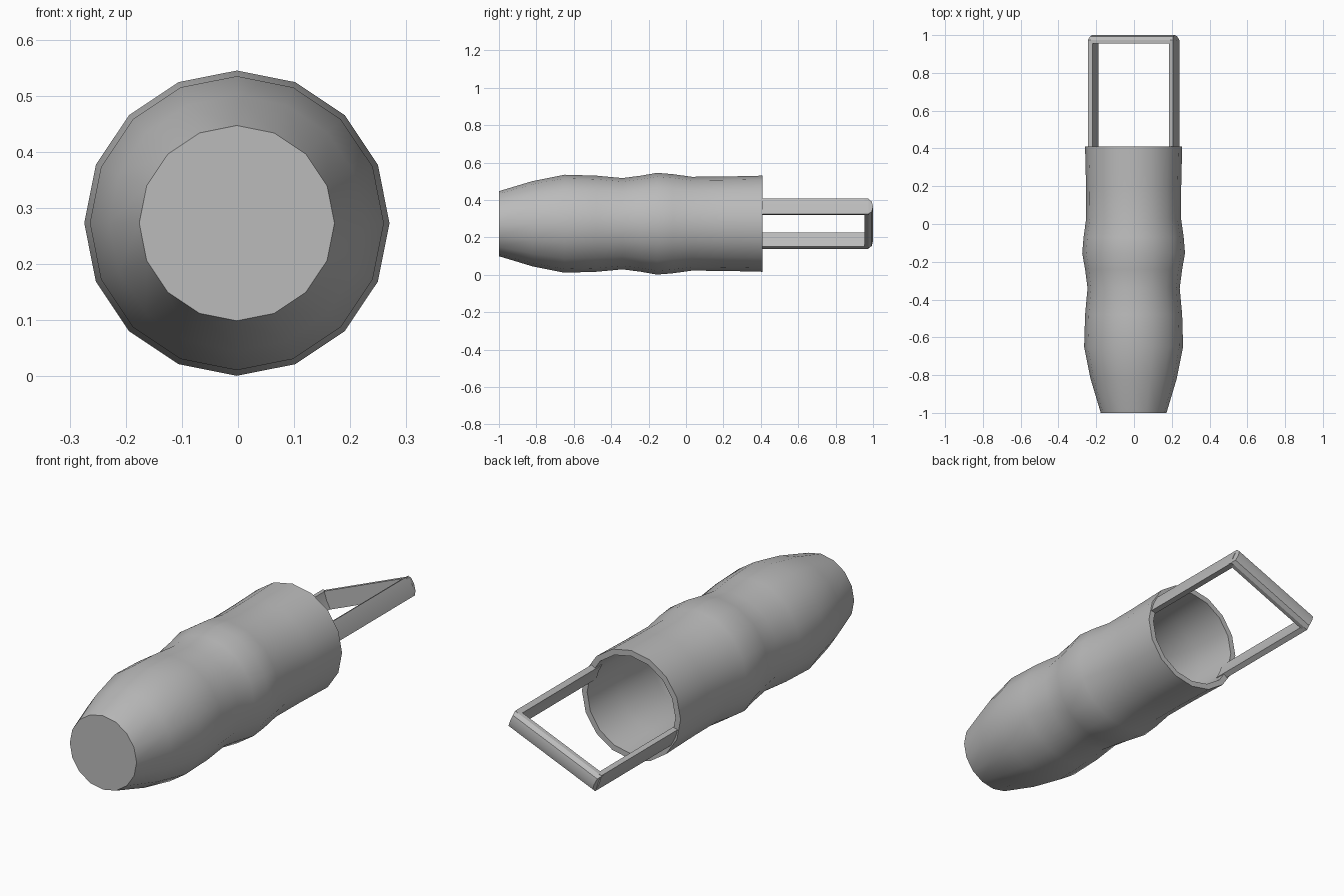
import bpy, bmesh, math
from mathutils import Matrix

if "Cube" in bpy.data.objects:
    bpy.data.objects.remove(bpy.data.objects["Cube"])

CENTER_X, CENTER_Z = -0.002, 0.273
SIDES = 16
TILT = math.radians(22.5)

grey = bpy.data.materials.new("plain grey")
grey.diffuse_color = (0.5, 0.5, 0.5, 1)
grey.use_nodes = True
grey.node_tree.nodes["Principled BSDF"].inputs["Base Color"].default_value = grey.diffuse_color


def finish(bm, name, angle):
    bmesh.ops.recalc_face_normals(bm, faces=bm.faces)
    me = bpy.data.meshes.new(name)
    bm.to_mesh(me)
    bm.free()
    me.materials.append(grey)
    ob = bpy.data.objects.new(name, me)
    bpy.context.collection.objects.link(ob)
    bpy.ops.object.select_all(action='DESELECT')
    ob.select_set(True)
    bpy.context.view_layer.objects.active = ob
    bpy.ops.object.shade_smooth_by_angle(angle=math.radians(angle))
    return ob


# Wavy hollow body: outer wall from the closed front to the rim, then back down the inside
outer = [(-1.0, 0.174), (-0.82, 0.228), (-0.65, 0.262), (-0.48, 0.257), (-0.34, 0.244),
         (-0.24, 0.257), (-0.155, 0.272), (-0.07, 0.265), (0.03, 0.251), (0.2, 0.252), (0.41, 0.257)]
WALL = 0.027
inner = [(max(y, -0.96), r - WALL) for y, r in reversed(outer)]

bm = bmesh.new()
rings = []
for y, r in outer + inner:
    rings.append([bm.verts.new((CENTER_X + r * math.cos(k * math.tau / SIDES), y,
                                CENTER_Z + r * math.sin(k * math.tau / SIDES)))
                  for k in range(SIDES)])
for a, b in zip(rings, rings[1:]):
    for k in range(SIDES):
        j = (k + 1) % SIDES
        bm.faces.new((a[k], a[j], b[j], b[k]))
bm.faces.new(rings[0])
bm.faces.new(rings[-1])
finish(bm, "body", 35)

# Handle side bars: curved strips that continue the rim wall
place = Matrix.Translation((CENTER_X, 0, CENTER_Z)) @ Matrix.Rotation(-TILT, 4, 'Y')
HALF = math.radians(10.5)
for side, label in ((1, "right"), (-1, "left")):
    bm = bmesh.new()
    section = [(r * math.cos(a) * side, r * math.sin(a))
               for r, angles in ((0.247, (-HALF, 0, HALF)), (0.222, (HALF, 0, -HALF)))
               for a in angles]
    ends = [[bm.verts.new((x, y, z)) for x, z in section] for y in (0.36, 0.975)]
    n = len(section)
    for k in range(n):
        j = (k + 1) % n
        bm.faces.new((ends[0][k], ends[0][j], ends[1][j], ends[1][k]))
    for e in ends:
        bm.faces.new(e)
    bm.transform(place)
    finish(bm, label + "_handle_bar", 30)

# Handle grip: cross bar with a rounded outer face
bm = bmesh.new()
section = [(0.955, -0.042), (0.975, -0.042), (0.993, -0.03), (1.0, 0),
           (0.993, 0.03), (0.975, 0.042), (0.955, 0.042)]
ends = []
for side in (-1, 1):
    ends.append([bm.verts.new((side * (0.247 - 0.4 * max(0, y - 0.975) - 0.003 * abs(z) / 0.042), y, z))
                 for y, z in section])
n = len(section)
for k in range(n):
    j = (k + 1) % n
    bm.faces.new((ends[0][k], ends[0][j], ends[1][j], ends[1][k]))
for e in ends:
    bm.faces.new(e)
bm.transform(place)
finish(bm, "handle_grip", 30)
